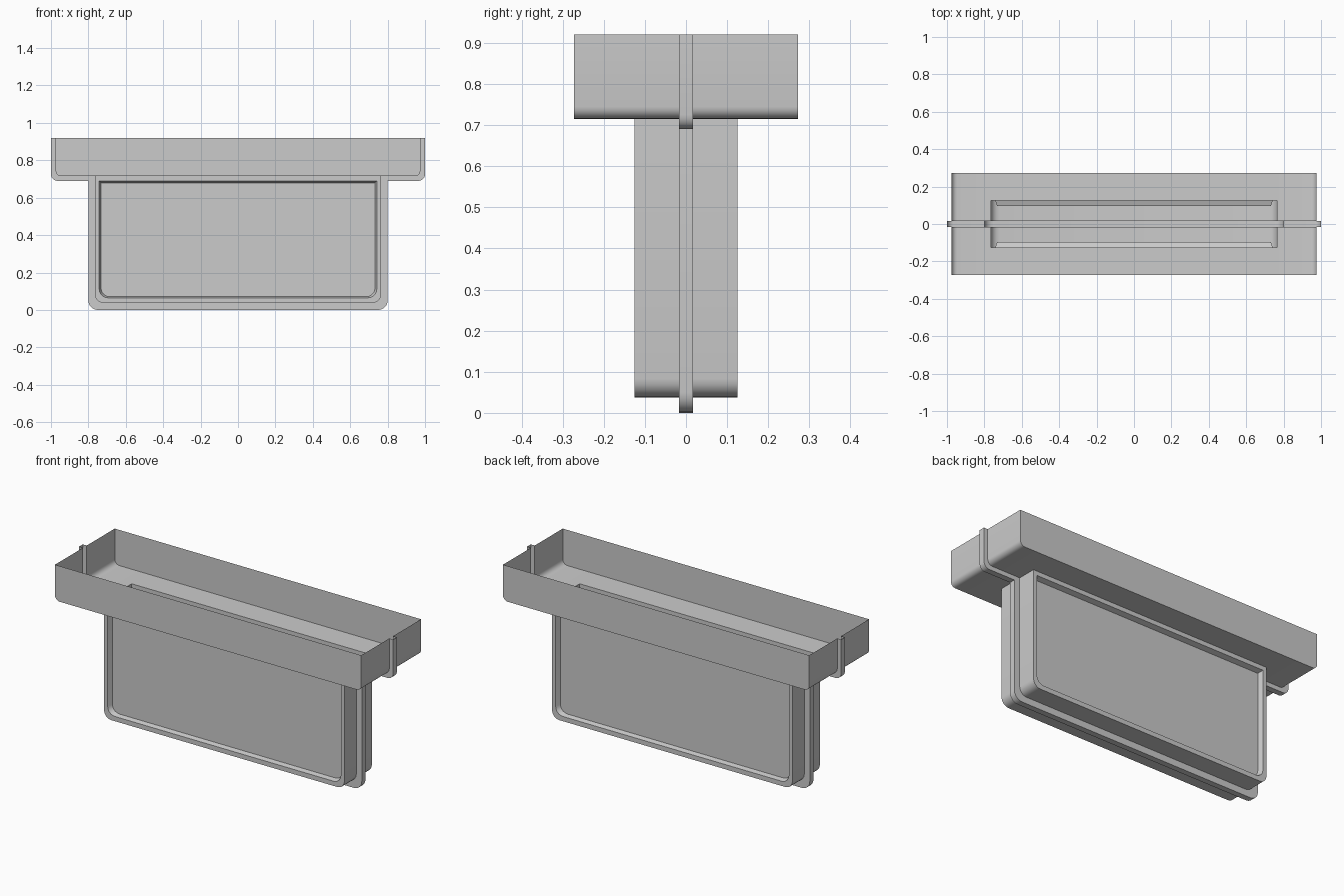
import bpy, bmesh
from math import sin, cos, pi

if "Cube" in bpy.data.objects:
    bpy.data.objects.remove(bpy.data.objects["Cube"])

TOP, RIB, BOX, TRAY = 0.92, 0.017, 0.125, 0.272   # rim height, half depths
SEG = 5


def corner(x, z, r):
    """Rounded lower right corner, from the side wall to the floor."""
    return [(x - r + r * cos(a), z + r - r * sin(a))
            for a in (i * pi / 2 / SEG for i in range(SEG + 1))]


def both(half):
    """Mirror a right-hand profile to the left."""
    return half + [(-x, z) for x, z in reversed(half)]


def at(profile, y):
    return [(x, y, z) for x, z in profile]


def strip(a, b, closed=False):
    """Quads between two equally long rows of points."""
    n = len(a)
    return [[a[i], a[(i + 1) % n], b[(i + 1) % n], b[i]]
            for i in range(n if closed else n - 1)]


def build(name, faces, middle=()):
    """Make a shell from faces on the +y side, repeated on the -y side."""
    bm = bmesh.new()
    back = [[(x, -y, z) for x, y, z in reversed(f)] for f in faces]
    for f in list(faces) + back + list(middle):
        bm.faces.new([bm.verts.new(p) for p in f])
    bmesh.ops.remove_doubles(bm, verts=bm.verts, dist=0.0001)
    me = bpy.data.meshes.new(name)
    bm.to_mesh(me)
    bm.free()
    ob = bpy.data.objects.new(name, me)
    bpy.context.collection.objects.link(ob)
    bpy.ops.object.select_all(action='DESELECT')
    bpy.context.view_layer.objects.active = ob
    ob.select_set(True)
    bpy.ops.object.shade_smooth_by_angle(angle=pi / 6)
    return ob


# Profiles (x, z): tray part, then box part
tray_half = [(0.975, TOP)] + corner(0.975, 0.715, 0.03) + [(0.765, 0.715)]
box_half = [(0.765, 0.715)] + corner(0.765, 0.038, 0.045)
body = both(tray_half + box_half[1:])
rib = both([(1.0, TOP)] + corner(1.0, 0.69, 0.035) + [(0.80, 0.69)]
           + corner(0.80, 0.0, 0.05))

# Raised channel running round the centre line
build("centre_rib", strip(at(rib, RIB), at(body, RIB)),
      strip(at(rib, -RIB), at(rib, RIB)))

# Open upper tray: ends, floor beside the slot, long walls
left_half = [(-x, z) for x, z in reversed(tray_half)]
floor = [(0.765, 0.715), (-0.765, 0.715)]
build("upper_tray",
      strip(at(tray_half, RIB), at(tray_half, TRAY))
      + strip(at(left_half, RIB), at(left_half, TRAY))
      + strip(at(floor, BOX), at(floor, TRAY))
      + [at(both(tray_half[:-1]), TRAY)])

# Lower box: side and bottom walls, raised frame, recessed panel
box = both(box_half)
inset = both([(0.742, 0.69)] + corner(0.742, 0.065, 0.045))
panel = both([(0.732, 0.68)] + corner(0.732, 0.071, 0.045))
build("lower_box",
      strip(at(box, RIB), at(box, BOX))
      + strip(at(box, BOX), at(inset, BOX), True)
      + strip(at(inset, BOX), at(panel, 0.097), True)
      + [at(panel, 0.097)])
